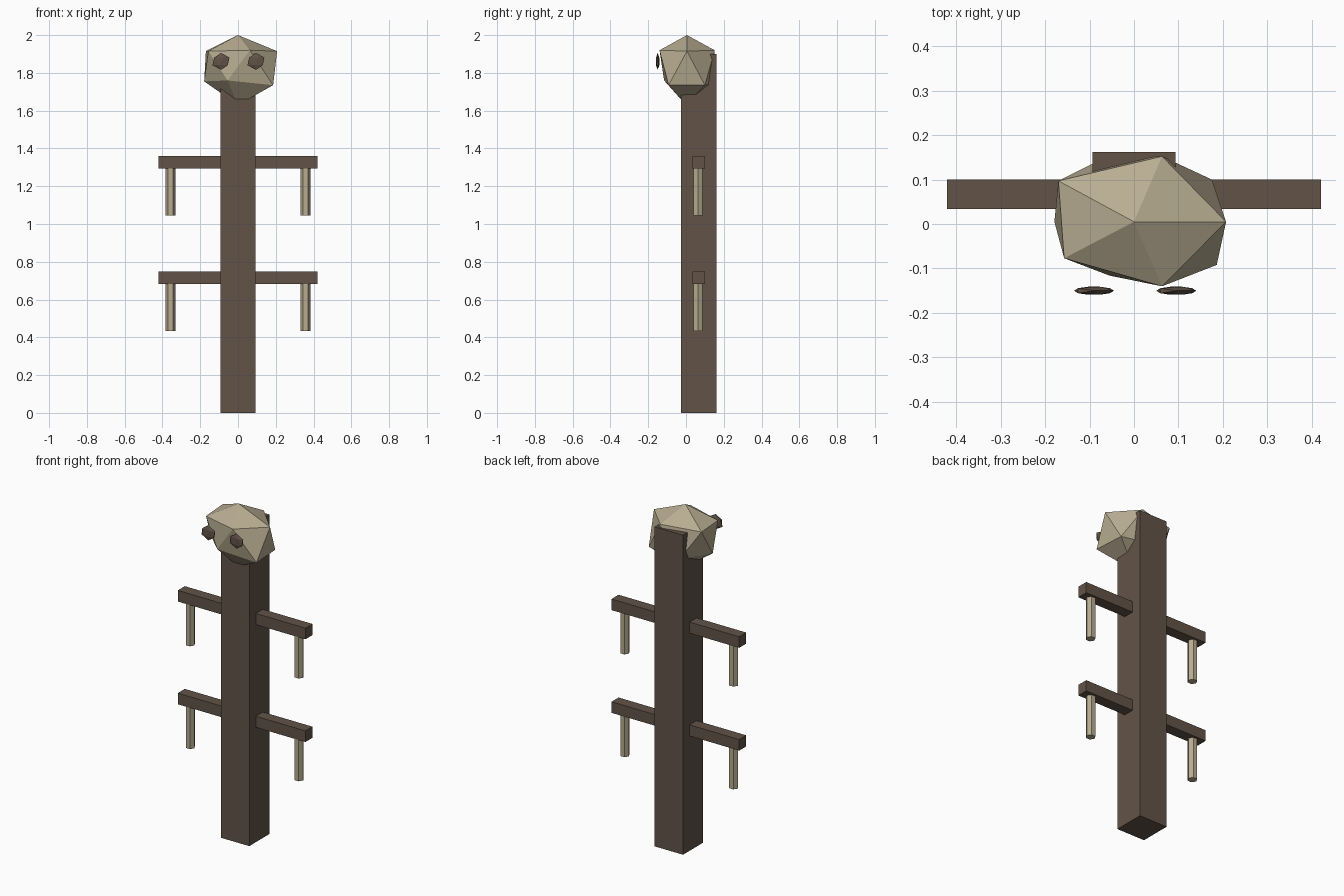
import bpy, bmesh, math
from mathutils import Matrix

if "Cube" in bpy.data.objects:
    bpy.data.objects.remove(bpy.data.objects["Cube"])


def material(name, color):
    m = bpy.data.materials.new(name)
    m.diffuse_color = (*color, 1)
    m.use_nodes = True
    m.node_tree.nodes["Principled BSDF"].inputs["Base Color"].default_value = m.diffuse_color
    return m


WOOD = material("dark wood", (0.122, 0.087, 0.064))
BONE = material("bone", (0.48, 0.415, 0.285))


def finish(name, bm, mat):
    bmesh.ops.recalc_face_normals(bm, faces=bm.faces)
    me = bpy.data.meshes.new(name)
    bm.to_mesh(me)
    bm.free()
    me.materials.append(mat)
    ob = bpy.data.objects.new(name, me)
    bpy.context.collection.objects.link(ob)
    return ob


def box(name, center, size, mat):
    bm = bmesh.new()
    bmesh.ops.create_cube(bm, size=1, matrix=Matrix.Translation(center) @ Matrix.Diagonal((*size, 1)))
    return finish(name, bm, mat)


# Upright post
box("post", (0, 0.067, 0.95), (0.187, 0.189, 1.9), WOOD)

# Two crossbars, each with a hanging bone at either end
for level, z in (("upper", 1.327), ("lower", 0.716)):
    box(level + "_crossbar", (0, 0.067, z), (0.84, 0.066, 0.066), WOOD)
    for side, x in (("left", -0.358), ("right", 0.358)):
        bm = bmesh.new()
        bmesh.ops.create_cone(bm, cap_ends=True, segments=6, radius1=0.027, radius2=0.027,
                              depth=0.255, matrix=Matrix.Translation((x, 0.063, z - 0.1545))
                              @ Matrix.Rotation(math.radians(30), 4, 'Z'))
        finish(f"{level}_{side}_hanging_bone", bm, BONE)

# Skull: irregular twenty-sided lump from two staggered rings and two poles
upper = [(0.207, 0.005, 1.915), (0.063, 0.152, 1.92), (-0.17, 0.097, 1.915),
         (-0.157, -0.077, 1.915), (0.063, -0.14, 1.92)]
lower = [(0.175, 0.10, 1.735), (-0.06, 0.152, 1.74), (-0.179, 0.005, 1.755),
         (-0.055, -0.116, 1.76), (0.186, -0.092, 1.735)]
bm = bmesh.new()
top, bottom = bm.verts.new((0, 0.005, 2.0)), bm.verts.new((0, 0.0, 1.63))
u = [bm.verts.new(p) for p in upper]
l = [bm.verts.new(p) for p in lower]
for i in range(5):
    j = (i + 1) % 5
    for tri in ((top, u[i], u[j]), (u[i], l[i], u[j]), (l[i], l[j], u[j]), (bottom, l[j], l[i])):
        bm.faces.new(tri)
finish("skull", bm, BONE)

# Flat eye discs
for side, x in (("left", -0.09), ("right", 0.095)):
    bm = bmesh.new()
    bmesh.ops.create_icosphere(bm, subdivisions=1, radius=1,
                               matrix=Matrix.Translation((x, -0.15, 1.861))
                               @ Matrix.Diagonal((0.05, 0.0105, 0.045, 1)))
    finish(side + "_eye", bm, WOOD)
